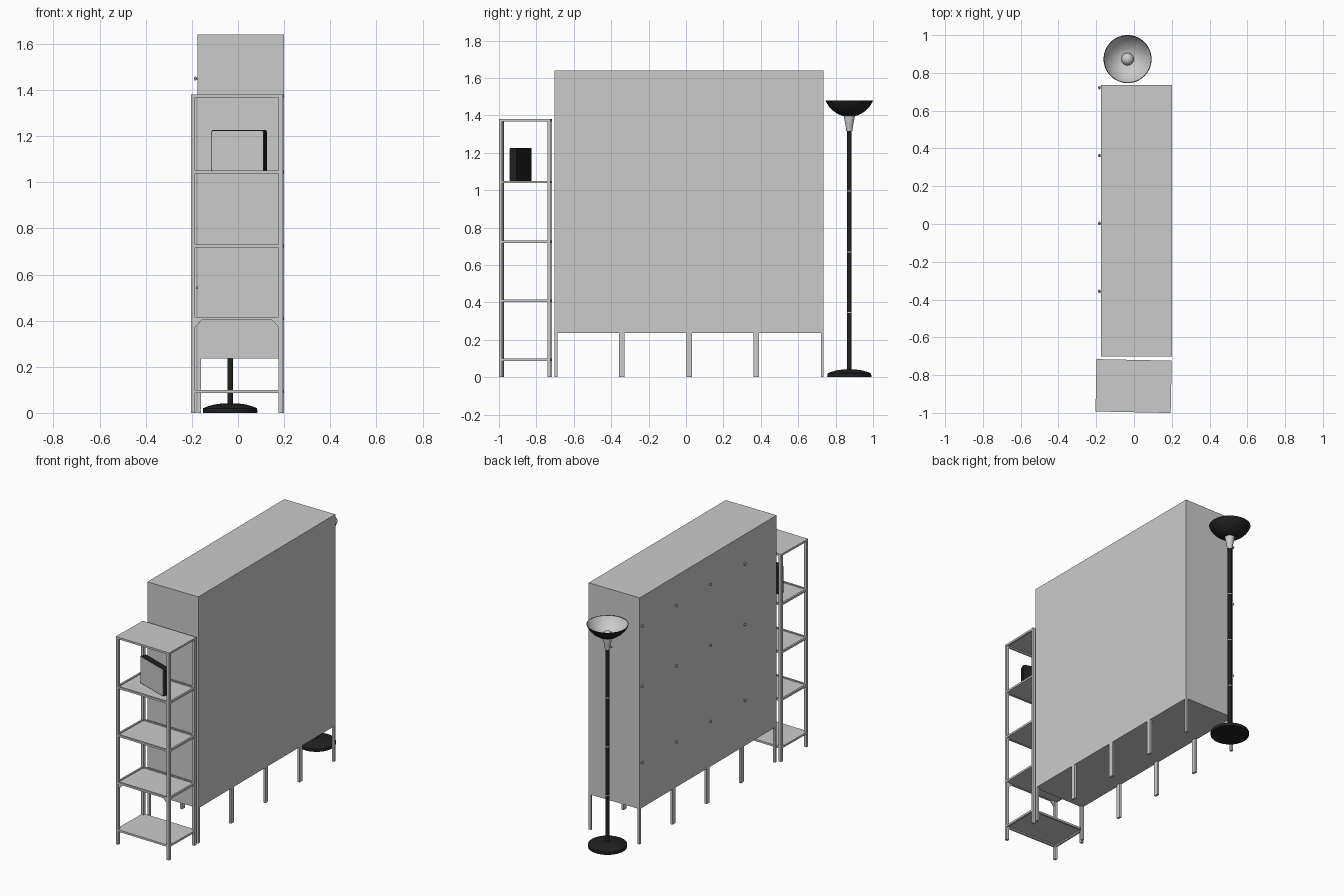
import bpy, bmesh, math
from mathutils import Matrix, Vector

if "Cube" in bpy.data.objects:
    bpy.data.objects.remove(bpy.data.objects["Cube"])

black = bpy.data.materials.new("black")
black.diffuse_color = (0.015, 0.015, 0.015, 1)
black.use_nodes = True
black.node_tree.nodes["Principled BSDF"].inputs["Base Color"].default_value = black.diffuse_color


def finish(name, bm, mat=None, xf=None, smooth=False):
    bmesh.ops.recalc_face_normals(bm, faces=bm.faces)
    me = bpy.data.meshes.new(name)
    bm.to_mesh(me)
    bm.free()
    ob = bpy.data.objects.new(name, me)
    bpy.context.collection.objects.link(ob)
    if xf:
        ob.matrix_world = xf
    if mat:
        me.materials.append(mat)
    if smooth:
        bpy.ops.object.select_all(action='DESELECT')
        ob.select_set(True)
        bpy.context.view_layer.objects.active = ob
        bpy.ops.object.shade_smooth_by_angle(angle=math.radians(35))
    return ob


def add_box(bm, lo, hi):
    lo, hi = Vector(lo), Vector(hi)
    m = Matrix.Translation((lo + hi) / 2) @ Matrix.Diagonal((*(hi - lo), 1))
    bmesh.ops.create_cube(bm, size=1, matrix=m)


def boxes(name, items, mat=None, xf=None):
    bm = bmesh.new()
    for lo, hi in items:
        add_box(bm, lo, hi)
    return finish(name, bm, mat, xf)


def prism(name, outline, y0, y1, mat=None, xf=None):
    # outline in x/z, extruded along y
    bm = bmesh.new()
    f = bm.faces.new([bm.verts.new((x, y0, z)) for x, z in outline])
    r = bmesh.ops.extrude_face_region(bm, geom=[f])
    vs = [g for g in r["geom"] if isinstance(g, bmesh.types.BMVert)]
    bmesh.ops.translate(bm, vec=(0, y1 - y0, 0), verts=vs)
    return finish(name, bm, mat, xf)


def lathe(name, profile, mat=None, xf=None, n=48):
    bm = bmesh.new()
    vs = [bm.verts.new((r, 0, z)) for r, z in profile]
    es = [bm.edges.new(p) for p in zip(vs, vs[1:])]
    bmesh.ops.spin(bm, geom=vs + es, axis=(0, 0, 1), cent=(0, 0, 0),
                   angle=2 * math.pi, steps=n, use_duplicate=False)
    bmesh.ops.remove_doubles(bm, verts=bm.verts, dist=1e-5)
    return finish(name, bm, mat, xf, True)


# Row of four joined cabinets
X0, X1, Y0, Y1, ZB, ZT = -0.175, 0.2, -0.702, 0.736, 0.235, 1.64
step = (Y1 - Y0) / 4
boxes("cabinet_body", [((X0, Y0, ZB), (X1, Y1, ZT))])

# Four legs beneath every cabinet, neighbours touching
legs, L = [], 0.015
for i in range(4):
    a, b = Y0 + i * step, Y0 + (i + 1) * step
    for x in (X0, X1 - L):
        for y in (a, b - L):
            legs.append(((x, y, 0), (x + L, y + L, ZB)))
boxes("cabinet_legs", legs)

# Door knobs on the -x face
for i in range(4):
    for z in (1.45, 1.047, 0.542):
        xf = Matrix.Translation((X0, Y1 - 0.014 - i * step, z)) @ Matrix.Rotation(-math.pi / 2, 4, 'Y')
        lathe("door_knob", [(0, 0), (0.005, 0), (0.005, 0.005), (0.009, 0.008),
                            (0.009, 0.013), (0, 0.015)], xf=xf, n=16)

# Open shelf tower, turned very slightly
W, D, P, H = 0.398, 0.277, 0.018, 1.38
tower = Matrix.Translation((-0.002, -0.858, 0)) @ Matrix.Rotation(math.radians(-1.2), 4, 'Z')
hw, hd = W / 2, D / 2
boxes("tower_posts", [((x, y, 0), (x + P, y + P, H))
                      for x in (-hw, hw - P) for y in (-hd, hd - P)], xf=tower)
for k, z in enumerate((0.1, 0.416, 0.731, 1.05, H)):
    b, t = z - 0.013, 0.012
    boxes("shelf_frame", [((-hw + P, -hd, b), (hw - P, -hd + t, z)),
                          ((-hw + P, hd - t, b), (hw - P, hd, z)),
                          ((-hw, -hd + P, b), (-hw + t, hd - P, z)),
                          ((hw - t, -hd + P, b), (hw, hd - P, z))], xf=tower)
    top = z - 0.006 if 0 < k < 4 else z
    boxes("shelf_panel", [((-hw + 0.004, -hd + 0.004, top - 0.004),
                           (hw - 0.004, hd - 0.004, top))], xf=tower)

# Corner braces under the second shelf
for s in (-1, 1):
    x = s * (hw - P)
    prism("corner_brace", [(x, 0.404), (x - s * 0.03, 0.404), (x, 0.372)],
          -hd + 0.002, -hd + 0.012, xf=tower)


# Sign board: rounded black case with a pale front panel
def rounded(w, h, r, z0):
    pts = []
    for cx, cz, a0 in ((w - r, h - r, 0), (-w + r, h - r, 90), (-w + r, -h + r, 180), (w - r, -h + r, 270)):
        for j in range(4):
            a = math.radians(a0 + 30 * j)
            pts.append((cx + r * math.cos(a), z0 + cz + r * math.sin(a)))
    return pts


board = Matrix.Translation((0.005, -0.885, 0)) @ Matrix.Rotation(math.radians(-19.5), 4, 'Z')
prism("sign_case", rounded(0.12, 0.09, 0.006, 1.136), -0.018, 0.02, black, board)
prism("sign_panel", rounded(0.117, 0.087, 0.006, 1.136), -0.020, -0.017, None, board)

# Floor lamp
lamp = Matrix.Translation((-0.034, 0.873, 0))
lathe("lamp_base", [(0, 0), (0.117, 0), (0.118, 0.004), (0.117, 0.02), (0.098, 0.028),
                    (0.07, 0.036), (0.035, 0.041), (0, 0.042)], black, lamp)
lathe("lamp_pole", [(0, 0.04), (0.0125, 0.04), (0.0125, 1.33), (0, 1.33)], black, lamp, 24)
for z in (0.345, 0.67, 0.995):
    lathe("pole_joint", [(0, z - 0.003), (0.0131, z - 0.003), (0.0131, z + 0.003), (0, z + 0.003)],
          None, lamp, 24)
lathe("lamp_neck", [(0, 1.315), (0.016, 1.315), (0.02, 1.345), (0.03, 1.395), (0.03, 1.402), (0, 1.402)],
      None, lamp, 32)
arc = [(0.04, 1.398), (0.065, 1.409), (0.09, 1.427), (0.11, 1.449), (0.122, 1.468), (0.127, 1.48)]
lathe("lamp_bowl", [(0, 1.396)] + arc + [(0.124, 1.48)], black, lamp, 64)
lathe("bowl_lining", [(0, 1.401)] + [(r - 0.003, z + 0.003) for r, z in arc[:-1]] + [(0.124, 1.48)],
      None, lamp, 64)
lathe("lamp_bulb", [(0.033, 1.402), (0.033, 1.41), (0.025, 1.425), (0.012, 1.433), (0, 1.435)],
      None, lamp, 32)

# Small switch on the neck
sw = Matrix.Translation((-0.044, 0.873, 1.335)) @ Matrix.Rotation(-math.pi / 2, 4, 'Y')
lathe("lamp_switch", [(0, 0), (0.003, 0), (0.003, 0.016), (0.005, 0.016), (0.005, 0.022), (0, 0.022)],
      None, sw, 12)
